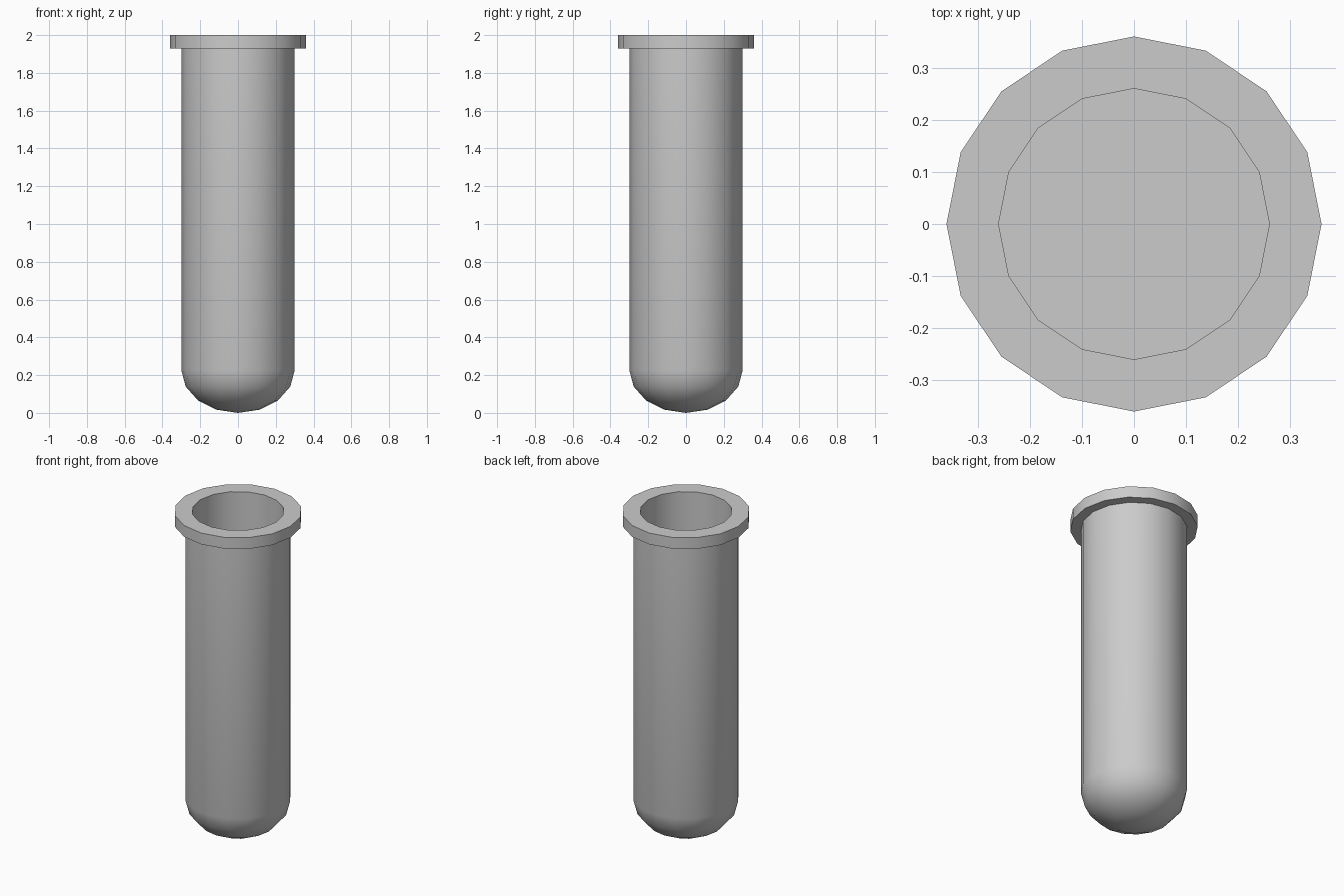
import bpy, bmesh, math

if "Cube" in bpy.data.objects:
    bpy.data.objects.remove(bpy.data.objects["Cube"])

SIDES = 16


def lathe(name, profile):
    """Spin an (r, z) profile around z; points with r = 0 become poles."""
    bm = bmesh.new()
    rings = []
    for r, z in profile:
        if r < 1e-6:
            rings.append([bm.verts.new((0, 0, z))] * SIDES)
        else:
            rings.append([bm.verts.new((r * math.cos(math.tau * i / SIDES),
                                        r * math.sin(math.tau * i / SIDES), z))
                          for i in range(SIDES)])
    for a, b in zip(rings, rings[1:]):
        for i in range(SIDES):
            j = (i + 1) % SIDES
            bm.faces.new(list(dict.fromkeys((a[i], a[j], b[j], b[i]))))
    bmesh.ops.recalc_face_normals(bm, faces=bm.faces)
    mesh = bpy.data.meshes.new(name)
    bm.to_mesh(mesh)
    bm.free()
    obj = bpy.data.objects.new(name, mesh)
    bpy.context.collection.objects.link(obj)
    bpy.ops.object.select_all(action='DESELECT')
    obj.select_set(True)
    bpy.context.view_layer.objects.active = obj
    bpy.ops.object.shade_smooth_by_angle(angle=math.radians(30))
    return obj


# Rounded bottom, straight wall, flat lip and bore with a flat floor
R, DOME, BORE, FLOOR = 0.30, 0.226, 0.26, 0.226
profile = [(0, 0)]
for k in range(1, 5):
    a = math.radians(22.5 * k)
    profile.append((R * math.sin(a), DOME * (1 - math.cos(a))))
profile += [(R, 1.93), (0.36, 1.93), (0.36, 2.0),
            (BORE, 2.0), (BORE, FLOOR), (0, FLOOR)]
lathe("tube_with_lip", profile)
